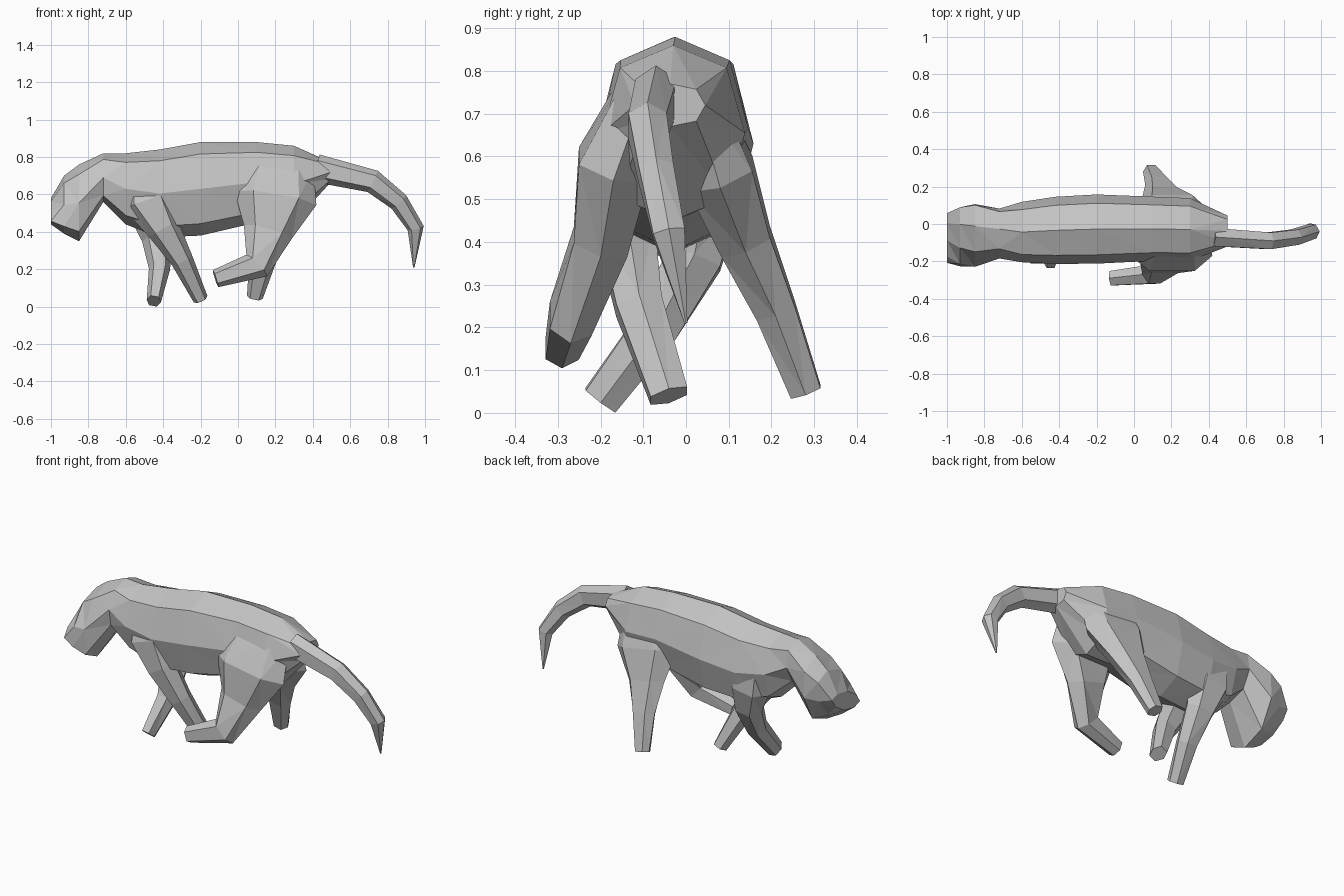
import bpy
import bmesh
from math import copysign, cos, sin, sqrt, tau
from mathutils import Vector

cube = bpy.data.objects.get("Cube")
if cube:
    bpy.data.objects.remove(cube, do_unlink=True)

# One plain colour for the whole animal
grey = bpy.data.materials.new("plain grey")
grey.use_nodes = True
shade = (0.55, 0.55, 0.55, 1)
grey.diffuse_color = shade
grey.node_tree.nodes["Principled BSDF"].inputs["Base Color"].default_value = shade

SIDE = Vector((0, 1, 0))
UP = Vector((0, 0, 1))


def fuller(value):
    """Push a sine or cosine outward for a squarer oval."""
    return copysign(abs(value) ** 0.85, value)


def oval(centre, depth_axis, side_axis, sides):
    """Corner points of a faceted oval around a centre."""
    angles = [tau * i / sides for i in range(sides)]
    return [centre + depth_axis * fuller(cos(a)) + side_axis * fuller(sin(a))
            for a in angles]


def skin(name, sections):
    """Join cross-sections into one closed, flat-shaded, triangulated part."""
    bm = bmesh.new()
    rings = [[bm.verts.new(point) for point in section] for section in sections]
    for ring, following in zip(rings, rings[1:]):
        for i in range(len(ring)):
            bm.faces.new((ring[i - 1], ring[i], following[i], following[i - 1]))
    bm.faces.new(rings[0])
    bm.faces.new(rings[-1])
    bmesh.ops.triangulate(bm, faces=bm.faces[:])
    bmesh.ops.recalc_face_normals(bm, faces=bm.faces[:])
    mesh = bpy.data.meshes.new(name)
    bm.to_mesh(mesh)
    bm.free()
    mesh.materials.append(grey)
    part = bpy.data.objects.new(name, mesh)
    bpy.context.collection.objects.link(part)


def trunk(name, outline):
    """Body from (x, top, bottom) stations; the head end rolls to one side."""
    sections = []
    for x, top, bottom in outline:
        half = (top - bottom) / 2
        sway = -0.025 - 0.05 * x * x
        roll = max(0, -x - 0.6) / 5
        centre = Vector((x, sway, bottom + half))
        depth_axis = UP * half + SIDE * roll
        sections.append(oval(centre, depth_axis, SIDE * 0.37 * sqrt(half), sides=8))
    skin(name, sections)


def limb(name, joints, thickness, taper, breadth=0.2, root=1, tip=1):
    """Limb through its joints, narrowing by the taper at each one."""
    joints = [Vector(joint) for joint in joints]
    scales = [root] + [1] * (len(joints) - 2) + [tip]
    sections = []
    for i, (joint, scale) in enumerate(zip(joints, scales)):
        before = joints[max(i - 1, 0)]
        after = joints[min(i + 1, len(joints) - 1)]
        arriving = (joint - before).normalized()
        leaving = (after - joint).normalized()
        along = (arriving + leaving).normalized()
        across = (SIDE - along * along.dot(SIDE)).normalized()
        depth = thickness * taper ** i
        depth_axis = along.cross(across) * depth * scale
        side_axis = across * sqrt(depth) * breadth * scale
        sections.append(oval(joint, depth_axis, side_axis, sides=6))
    skin(name, sections)


# Muzzle, head, neck, chest, back and rump
trunk("body", [
    (-1, 0.58, 0.44),
    (-0.93, 0.7, 0.39),
    (-0.85, 0.76, 0.35),
    (-0.72, 0.82, 0.56),
    (-0.6, 0.82, 0.44),
    (-0.42, 0.84, 0.37),
    (-0.2, 0.88, 0.38),
    (0.1, 0.88, 0.45),
    (0.3, 0.86, 0.45),
    (0.5, 0.77, 0.67),
])

# Long tail drooping to a point
limb("tail", [
    (0.42, -0.07, 0.74),
    (0.72, -0.09, 0.67),
    (0.86, -0.07, 0.56),
    (0.95, -0.04, 0.42),
    (0.94, 0, 0.21),
], thickness=0.075, taper=0.84, tip=0.1)

# Hind legs: hip, thigh, knee, hock, toes
limb("right_hind_leg", [
    (0.22, -0.1, 0.76),
    (0.2, -0.17, 0.58),
    (0.16, -0.2, 0.4),
    (0.1, -0.27, 0.22),
    (-0.12, -0.29, 0.15),
], thickness=0.37, taper=0.6, root=0.5)
limb("left_hind_leg", [
    (0.22, 0.02, 0.76),
    (0.2, 0.08, 0.56),
    (0.16, 0.14, 0.4),
    (0.13, 0.21, 0.24),
    (0.09, 0.28, 0.05),
], thickness=0.33, taper=0.6, root=0.5)

# Forelegs: shoulder, elbow, forearm, wrist, toes; they cross under the chest
limb("right_foreleg", [
    (-0.5, -0.09, 0.72),
    (-0.48, -0.13, 0.56),
    (-0.4, -0.14, 0.42),
    (-0.3, -0.11, 0.25),
    (-0.2, -0.04, 0.04),
], thickness=0.2, taper=0.67, breadth=0.25, root=0.6)
limb("left_foreleg", [
    (-0.48, 0.06, 0.66),
    (-0.46, 0.05, 0.5),
    (-0.43, 0.02, 0.36),
    (-0.42, -0.07, 0.2),
    (-0.45, -0.2, 0.03),
], thickness=0.18, taper=0.68, breadth=0.25, root=0.6)
